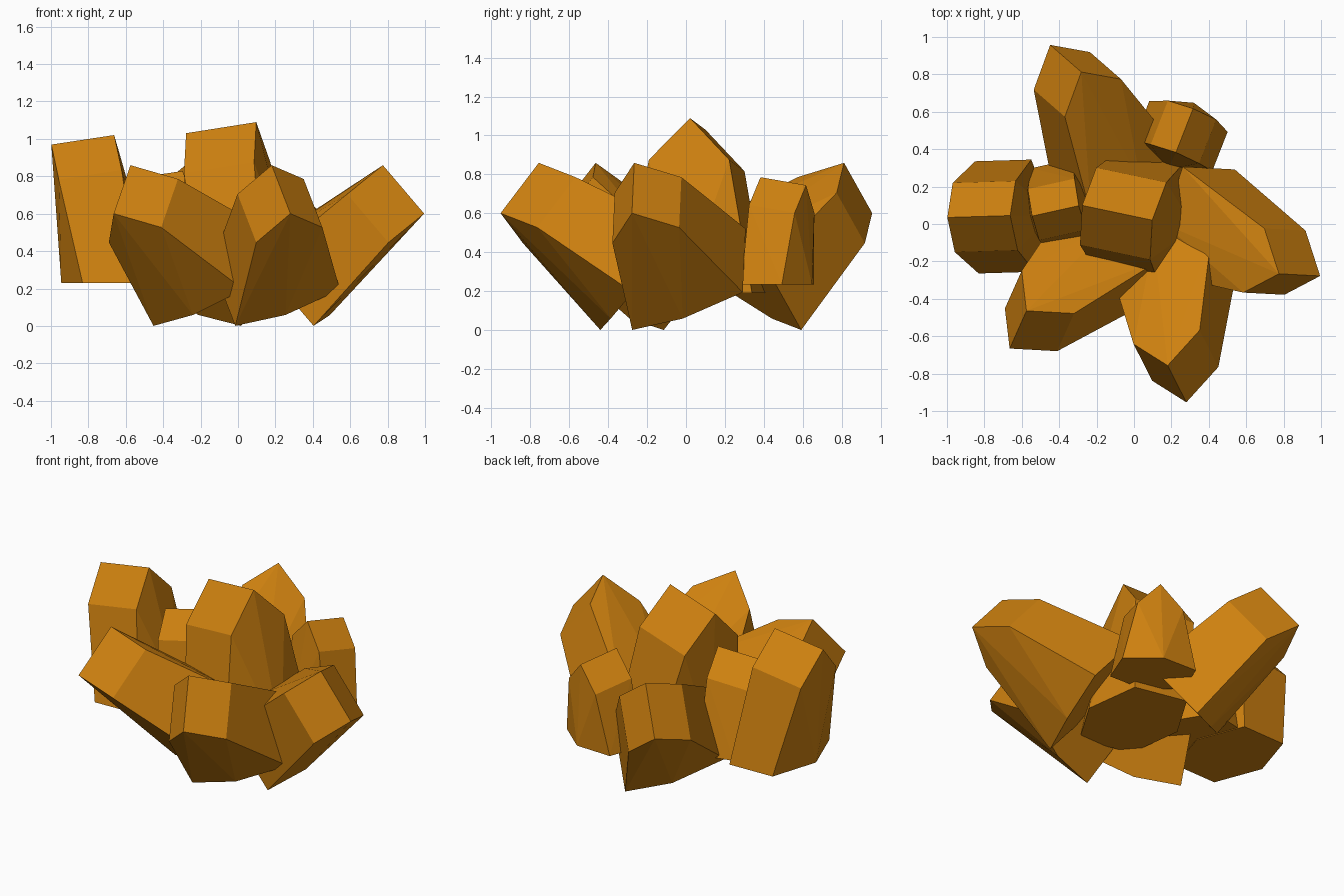
import bpy, bmesh, math
from mathutils import Vector, Matrix

cube = bpy.data.objects.get("Cube")
if cube:
    bpy.data.objects.remove(cube, do_unlink=True)

AMBER = (0.62, 0.22, 0.005)
amber = bpy.data.materials.new("amber")
amber.use_nodes = True
amber.diffuse_color = (*AMBER, 1)
amber.node_tree.nodes["Principled BSDF"].inputs["Base Color"].default_value = (*AMBER, 1)

# Half outlines of tip and foot: (across, half thickness)
TIP = [(0, .17), (.185, .17), (-.185, .17)]
LEANING_FOOT = [(.30, .215), (-.03, .255), (-.31, .215)]
UPRIGHT_FOOT = [(.30, .15), (0, .255), (-.30, .15)]
LENGTH = .78      # ridge to foot
SHOULDER = .19    # ridge to eaves


def build(name, points):
    """Closed faceted body around the given corners."""
    bm = bmesh.new()
    for point in points:
        bm.verts.new(point)
    bmesh.ops.convex_hull(bm, input=bm.verts)
    bmesh.ops.dissolve_limit(bm, angle_limit=math.radians(2), verts=bm.verts, edges=bm.edges)
    bmesh.ops.recalc_face_normals(bm, faces=bm.faces)
    mesh = bpy.data.meshes.new(name)
    bm.to_mesh(mesh)
    bm.free()
    mesh.materials.append(amber)
    bpy.context.collection.objects.link(bpy.data.objects.new(name, mesh))


def tip_points(middle, across, ridge, axis, size=1.0):
    return [middle + size * (across * w + ridge * r * s - axis * (SHOULDER if w else 0))
            for w, r in TIP for s in (-1, 1)]


def leaning_crystal(name, middle, turn):
    """Splayed crystal with a slightly twisted foot."""
    spin = Matrix.Rotation(math.radians(turn), 3, 'Z')
    middle = Vector(middle)
    ridge = spin @ Vector((.29, -.57, -.75)).normalized()
    axis = spin @ Vector((.03, -.80, .60)).normalized()
    across = axis.cross(ridge).normalized()
    foot = middle - axis * LENGTH
    points = tip_points(middle, across, ridge, axis)
    points += [foot + across * w + ridge * (r * s - .13 * w)
               for w, r in LEANING_FOOT for s in (-1, 1)]
    build(name, points)


def upright_crystal(name, middle, ridge, foot, size):
    """Standing crystal with a level foot."""
    middle, foot, ridge = Vector(middle), Vector(foot), Vector(ridge).normalized()
    level = Vector((ridge.x, ridge.y, 0)).normalized()
    across = Vector((0, 0, 1)).cross(level)
    points = tip_points(middle, across, ridge, (middle - foot).normalized(), size)
    points += [foot + size * (across * w + level * r * s)
               for w, r in UPRIGHT_FOOT for s in (-1, 1)]
    build(name, points)


leaning_crystal("front_crystal", (.23, -.855, .73), 0)
leaning_crystal("front_right_crystal", (-.62, -.565, .73), -51)
leaning_crystal("left_crystal", (.885, -.272, .73), 60)
leaning_crystal("back_crystal", (-.365, .885, .73), 202)

upright_crystal("centre_crystal", (-.09, .06, 1.06), (-.38, .08, -.06), (.04, .04, .19), 1.14)
upright_crystal("right_crystal", (-.83, .04, .995), (-.33, -.01, -.05), (-.69, .04, .23), 1.0)
upright_crystal("small_right_crystal", (-.42, .07, .81), (-.27, -.06, -.04), (-.39, .1, .235), .76)
upright_crystal("small_back_crystal", (.27, .5, .765), (.09, .23, -.04), (.25, .47, .235), .75)
